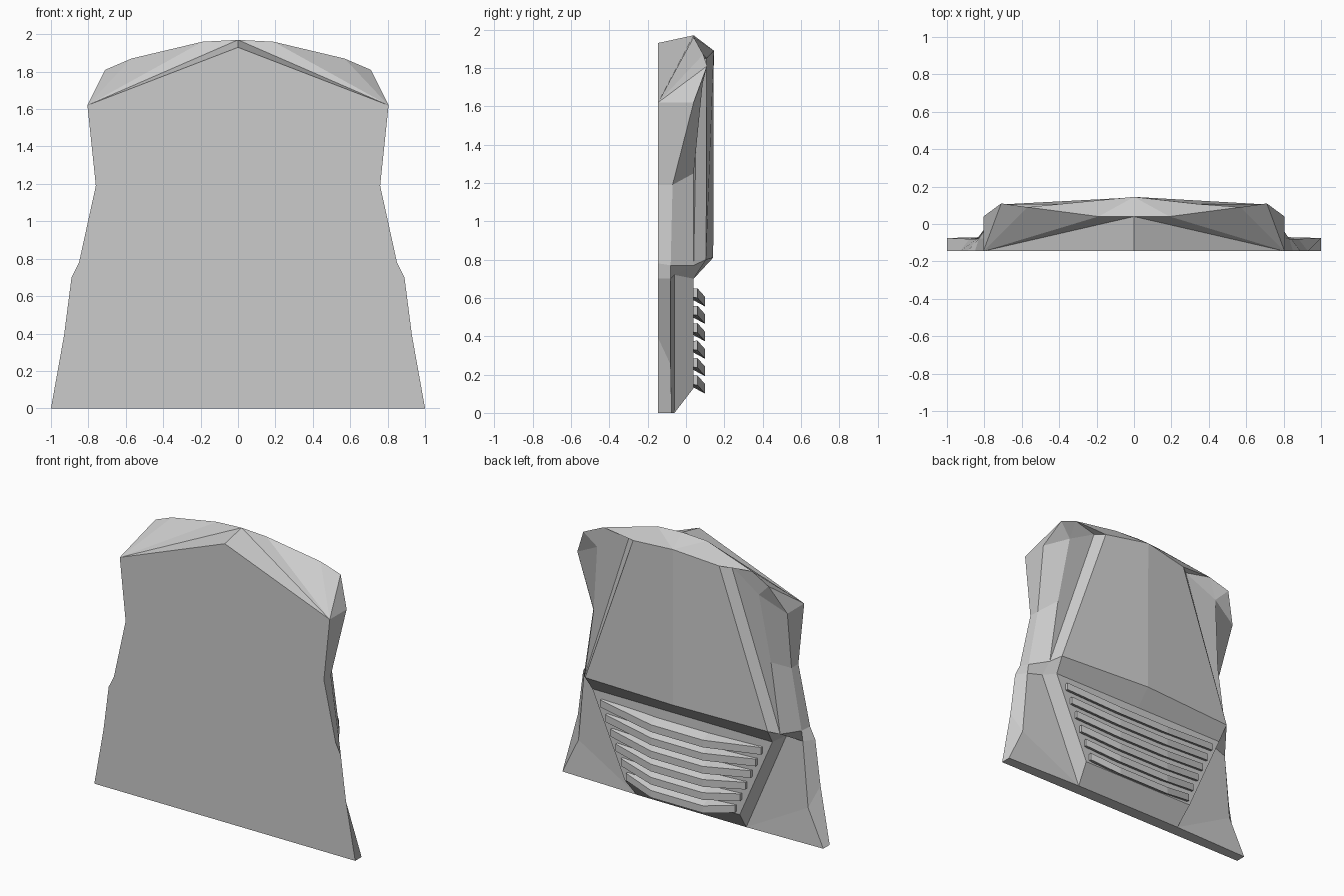
import bpy, bmesh

if "Cube" in bpy.data.objects:
    bpy.data.objects.remove(bpy.data.objects["Cube"])


def make_object(name, verts, faces):
    """Build a flat-shaded mesh, merge the centre seam and fix normals."""
    bm = bmesh.new()
    vs = [bm.verts.new(v) for v in verts]
    for f in faces:
        bm.faces.new([vs[i] for i in f])
    bmesh.ops.remove_doubles(bm, verts=bm.verts, dist=0.0005)
    bmesh.ops.recalc_face_normals(bm, faces=bm.faces)
    me = bpy.data.meshes.new(name)
    bm.to_mesh(me)
    bm.free()
    ob = bpy.data.objects.new(name, me)
    bpy.context.collection.objects.link(ob)
    return ob


def mirrored_shell(name, points, faces):
    """Right half given as named points; left half is mirrored in x."""
    keys = list(points)
    half = [points[k] for k in keys]
    verts = half + [(-x, y, z) for x, y, z in half]
    n = len(half)
    idx = [[keys.index(c) for c in f] for f in faces]
    idx += [[i + n for i in reversed(f)] for f in idx]
    return make_object(name, verts, idx)


F = -0.145  # flat front plane
# upper half: front outline, crest, side chamfer, rear panel
upper = dict(
    A=(0, F, 1.93), B=(.805, F, 1.62), C=(.76, F, 1.19), D=(.85, F, .78), U=(0, F, .78),
    E=(0, .04, 1.97), F=(.19, .04, 1.96), G=(.57, .09, 1.87), H=(.71, .11, 1.81),
    I=(.805, .04, 1.62), Q=(.62, .087, 1.72), P=(.68, .04, 1.25), R=(.76, -.07, 1.19),
    K=(0, .145, 1.89), L=(.33, .108, 1.85), M=(.39, .06, 1.85),
    N=(0, .142, .81), O=(.70, .105, .80), S=(.75, .04, .77), T=(.83, -.08, .77))
# lower half: flared skirt and louver field
lower = dict(
    a=(.89, F, .70), b=(.93, F, .39), c=(1, F, 0), d=(0, F, 0),
    e=(.84, -.08, .70), f=(.88, -.08, .25), g=(1, -.075, 0),
    h=(.73, -.06, .72), i=(.42, -.06, 0), j=(0, -.06, 0),
    k=(.69, .04, .70), l=(.44, .04, .13), m=(0, .04, .70), n=(0, .04, .13))
faces = ("ABCDU AEB EFB FGB GHB HIB BIRC CRTD IQPR HQI RPST GHQ GQM MQPS "
         "LMSO KLON EFK FGLK GML "
         "UDabcd DTea aefb bfgc TShe ehif fig hkli SOkh ONmk kmnl lnji cgijd").split()
mirrored_shell("body", {**upper, **lower}, faces)


def slat(name, z):
    """Louver: wedge section swept along a chevron, lowest in the middle."""
    end = .44 + .25 * (z - .13) / .57 - .01
    verts, faces = [], []
    for x in (-end, -.2, .2, end):
        tip = abs(x) > .21
        lip, dz = (.06, .045) if tip else (.10, 0)
        verts += [(x, .035, z + .08 + dz * .3), (x, lip, z + .05 + dz),
                  (x, lip, z + dz), (x, .035, z + .035 + dz * .3)]
    for s in range(3):
        for c in range(4):
            p, q = s * 4 + c, s * 4 + (c + 1) % 4
            faces.append((p, q, q + 4, p + 4))
    faces += [(3, 2, 1, 0), (12, 13, 14, 15)]
    return make_object(name, verts, faces)


# six louvers
for n in range(6):
    slat(f"louver_{n + 1}", .10 + .091 * n)
